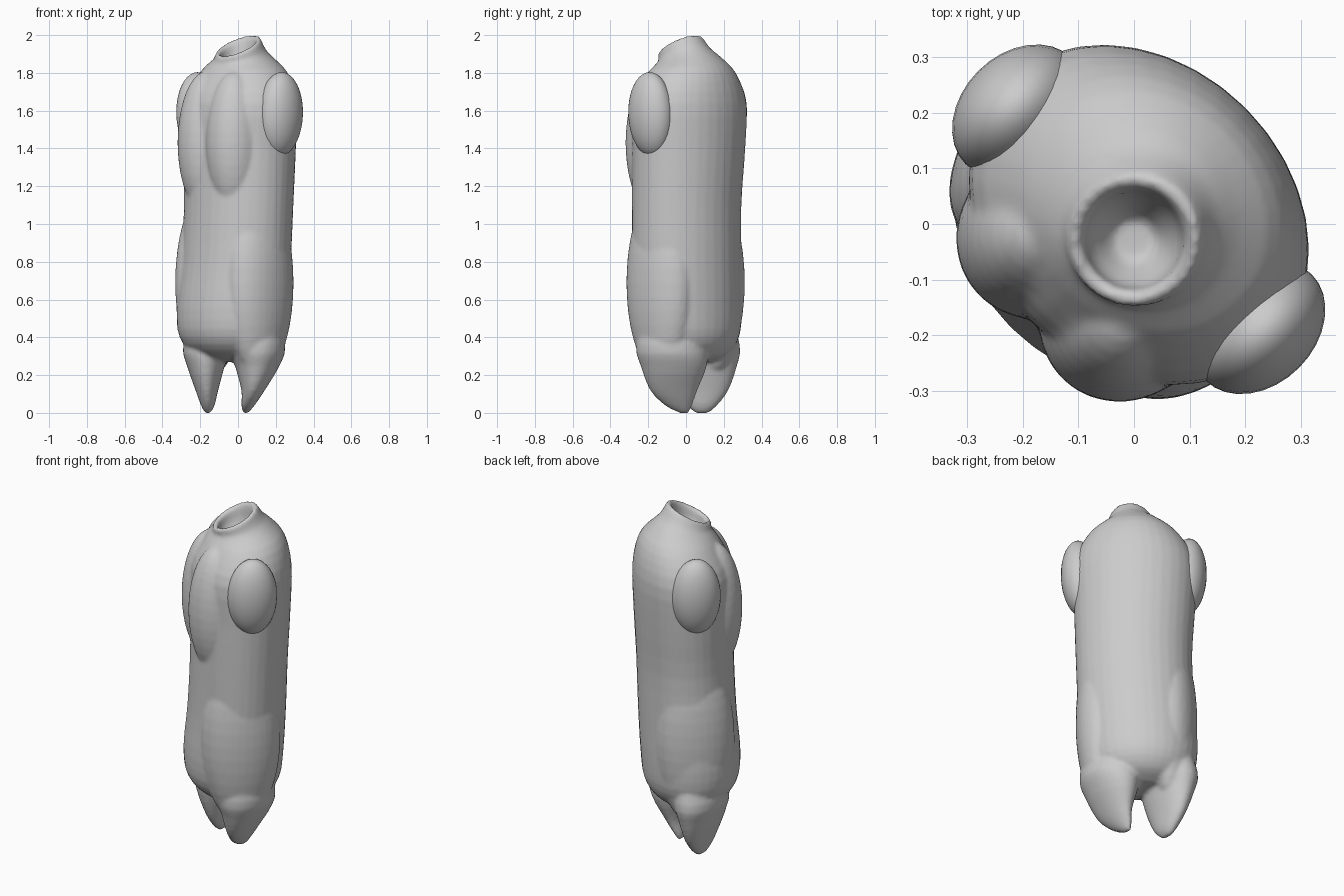
import bpy, bmesh, math
from mathutils import Matrix

if "Cube" in bpy.data.objects:
    bpy.data.objects.remove(bpy.data.objects["Cube"])

TURN = Matrix.Rotation(math.radians(-45), 4, 'Z')   # figure faces front-left


def spline(rings, steps):
    out = []
    for i in range(len(rings) - 1):
        a, b = rings[max(i - 1, 0)], rings[i]
        c, d = rings[i + 1], rings[min(i + 2, len(rings) - 1)]
        for s in range(steps):
            t = s / steps
            out.append([0.5 * (2 * q + (r - p) * t + (2 * p - 5 * q + 4 * r - w) * t * t
                               + (3 * q - p - 3 * r + w) * t ** 3)
                        for p, q, r, w in zip(a, b, c, d)])
    return out + [rings[-1]]


def loft(bm, rings, turned=True, steps=3, sides=36):
    """rings: z, side offset, forward offset, half width, half depth, forward tilt"""
    rows = []
    for z, cu, cf, ru, rf, tilt in spline(rings, steps):
        row = []
        for k in range(sides):
            a = 2 * math.pi * k / sides
            u, f = ru * math.cos(a), rf * math.sin(a)
            row.append(bm.verts.new((cu + u, -(cf + f), z - tilt * f)))
        rows.append(row)
    faces = [bm.faces.new(rows[0]), bm.faces.new(rows[-1])]
    for a, b in zip(rows, rows[1:]):
        for k in range(sides):
            n = (k + 1) % sides
            faces.append(bm.faces.new((a[k], a[n], b[n], b[k])))
    bmesh.ops.recalc_face_normals(bm, faces=faces)
    if not turned:      # rings given straight in x / -y
        bmesh.ops.transform(bm, matrix=TURN.inverted(), verts=[v for r in rows for v in r])


def lobe(bm, centre, radii, lean=0):
    bmesh.ops.create_uvsphere(
        bm, u_segments=32, v_segments=20, radius=1,
        matrix=Matrix.Translation((centre[0], -centre[1], centre[2]))
        @ Matrix.Rotation(math.radians(lean), 4, 'Y') @ Matrix.Diagonal((*radii, 1)))


def finish(bm, name):
    bm.transform(TURN)
    me = bpy.data.meshes.new(name)
    bm.to_mesh(me)
    bm.free()
    ob = bpy.data.objects.new(name, me)
    bpy.context.collection.objects.link(ob)
    for p in me.polygons:
        p.use_smooth = True
    return ob


body = bmesh.new()

# Torso running up into the tilted, hollow neck
loft(body, [
    (.27, -.05, 0, .1, .08, 0), (.31, -.035, .01, .22, .18, 0),
    (.4, -.03, .02, .295, .25, 0), (.55, -.025, .02, .317, .268, 0),
    (.8, -.01, .005, .315, .264, 0), (1.1, 0, -.005, .315, .262, 0),
    (1.4, -.005, -.015, .328, .268, 0), (1.64, -.005, -.02, .332, .268, 0),
    (1.79, 0, -.035, .26, .22, .05), (1.865, 0, -.02, .178, .165, .15),
    (1.895, .01, 0, .14, .138, .3), (1.935, .02, .02, .12, .12, .5),
    (1.945, .02, .02, .11, .11, .5), (1.93, .02, .02, .092, .092, .5),
    (1.86, .02, .02, .08, .08, .3), (1.78, .02, .02, .04, .04, 0)])

# Paired chest and hip swellings
for side in (-1, 1):
    lobe(body, (side * .105, .128, 1.43), (.15, .16, .38))
    lobe(body, (side * .185 - .012, .015, .69), (.143, .215, .5))

# Tapered legs, longer front to back than wide
loft(body, [
    (.6, -.12, -.1, .1, .12, 0), (.36, -.165, -.095, .125, .19, 0),
    (.25, -.17, -.09, .1, .18, 0), (.12, -.165, -.09, .06, .135, 0),
    (.04, -.16, -.085, .036, .08, 0), (0, -.16, -.085, .014, .035, 0)], turned=False)
loft(body, [
    (.6, .1, .1, .1, .12, 0), (.36, .1, .08, .15, .185, 0),
    (.25, .102, .065, .118, .175, 0), (.12, .08, .065, .062, .125, 0),
    (.04, .053, .04, .035, .072, 0), (0, .04, .01, .014, .025, 0)], turned=False)

# Fuse the body into one skin with soft creases
ob = finish(body, "body")
fuse = ob.modifiers.new("fuse", 'REMESH')
fuse.mode = 'VOXEL'
fuse.voxel_size = .011
fuse.use_smooth_shade = True
soft = ob.modifiers.new("soften", 'SMOOTH')
soft.factor = .5
soft.iterations = 4

# Rounded arm stumps
for side, word in ((-1, "left"), (1, "right")):
    arm = bmesh.new()
    lobe(arm, (side * .29, -.012 - side * .015, 1.58), (.102, .135, .224), side * 3)
    finish(arm, word + "_arm_stump")
